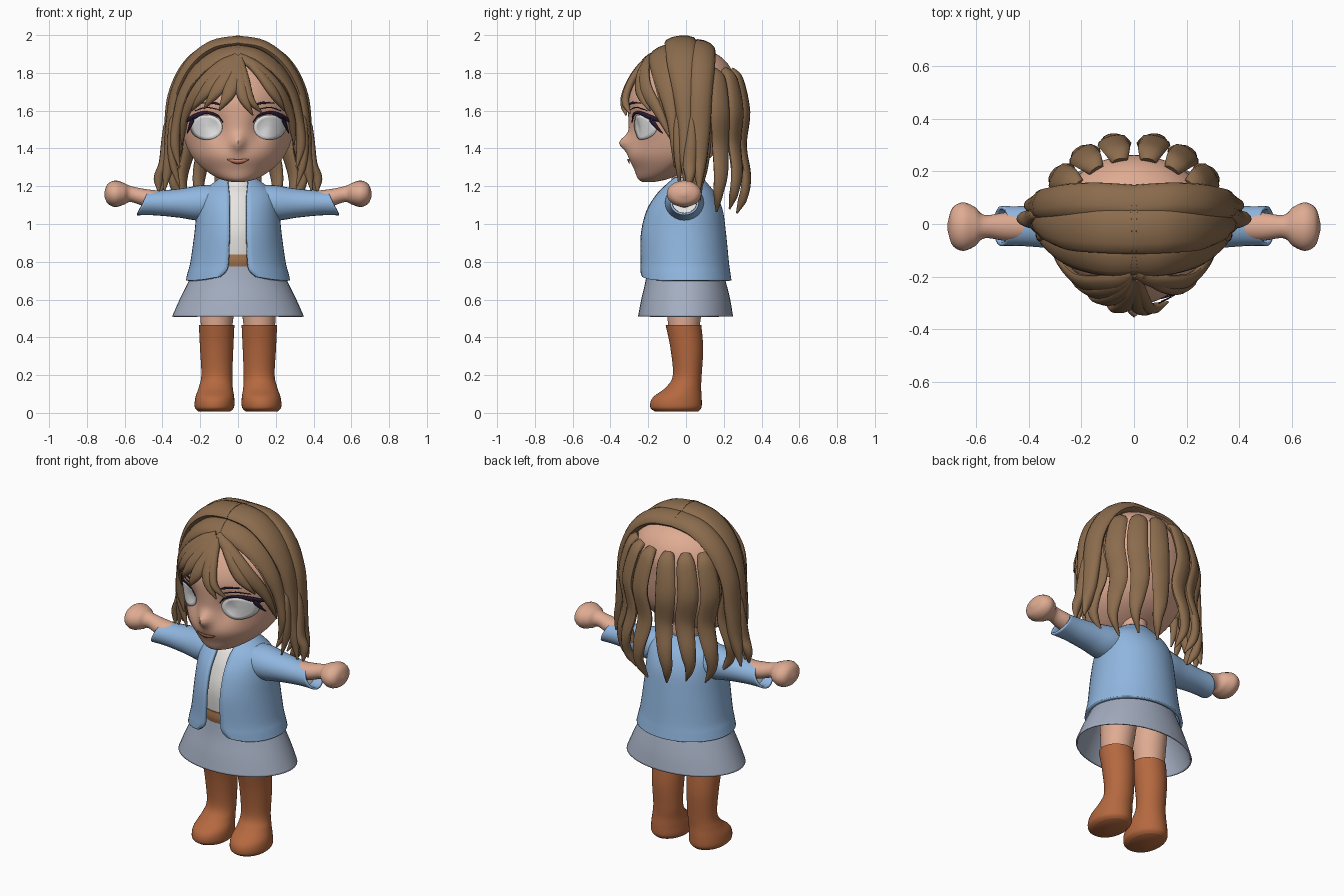
import bpy, bmesh, math
from mathutils import Vector

if "Cube" in bpy.data.objects:
    bpy.data.objects.remove(bpy.data.objects["Cube"])


def material(name, r, g, b):
    m = bpy.data.materials.new(name)
    m.use_nodes = True
    m.diffuse_color = (r, g, b, 1)
    m.node_tree.nodes["Principled BSDF"].inputs["Base Color"].default_value = (r, g, b, 1)
    return m


SKIN = material("skin", .74, .41, .29)
HAIR = material("brown hair", .26, .15, .075)
BLUE = material("blue jacket", .28, .47, .74)
GREY = material("grey skirt", .37, .42, .53)
BOOT = material("brown leather", .46, .14, .05)
BELT = material("tan belt", .35, .165, .07)
SHIRT = material("off-white shirt", .8, .78, .75)
EYE = material("eye white", .88, .88, .88)
DARK = material("dark lashes", .025, .012, .04)
LIPS = material("lips", .62, .25, .15)


def spline(pts, k=6):
    """Catmull-Rom through tuples of any length."""
    out = []
    for i in range(len(pts) - 1):
        quad = pts[max(i - 1, 0)], pts[i], pts[i + 1], pts[min(i + 2, len(pts) - 1)]
        for j in range(k):
            t = j / k
            out.append(tuple(b + .5 * t * (c - a + t * (2 * a - 5 * b + 4 * c - d + t * (3 * (b - c) + d - a)))
                             for a, b, c, d in zip(*quad)))
    return out + [tuple(pts[-1])]


def finish(name, bm, mat, thick=0):
    bmesh.ops.recalc_face_normals(bm, faces=bm.faces)
    me = bpy.data.meshes.new(name)
    bm.to_mesh(me)
    bm.free()
    me.materials.append(mat)
    ob = bpy.data.objects.new(name, me)
    bpy.context.collection.objects.link(ob)
    if thick:
        mod = ob.modifiers.new("thickness", "SOLIDIFY")
        mod.thickness, mod.offset = thick, 0
    bpy.ops.object.select_all(action="DESELECT")
    ob.select_set(True)
    bpy.context.view_layer.objects.active = ob
    bpy.ops.object.shade_smooth_by_angle(angle=math.radians(50))


def skin_rings(rings, closed=True, start=True, end=True):
    bm = bmesh.new()
    vs = [[bm.verts.new(p) for p in ring] for ring in rings]
    n = len(vs[0])
    for lo, hi in zip(vs, vs[1:]):
        for i in range(n if closed else n - 1):
            j = (i + 1) % n
            bm.faces.new((lo[i], lo[j], hi[j], hi[i]))
    if start:
        bm.faces.new(vs[0])
    if end:
        bm.faces.new(vs[-1])
    return bm


def oval(z, rx, cy, front, back, cx=0, n=40, point=1):
    """Level ring whose halves have their own depth; point sharpens the front."""
    out = []
    for i in range(n):
        a = math.tau * i / n
        s = math.sin(a)
        y = back * s if s > 0 else -front * (-s) ** point
        out.append(Vector((cx + rx * math.cos(a), cy + y, z)))
    return out


def relief(x, z):
    """Nose bump and eye hollows."""
    nose = math.exp(-(x / .035) ** 2 - ((z - 1.43) / .04) ** 2)
    hollow = math.exp(-((abs(x) - .11) / .05) ** 2 - ((z - 1.51) / .075) ** 2)
    return .03 * hollow - .054 * nose


# Head with a pointed face
POINT = 1.35
head = spline([(1.222, .03, -.2, .03, .03), (1.24, .1, -.17, .085, .08), (1.29, .18, -.11, .165, .14),
               (1.36, .245, -.06, .245, .2), (1.45, .285, -.03, .27, .24), (1.55, .305, -.02, .285, .26),
               (1.66, .31, -.01, .295, .265), (1.76, .29, 0, .265, .26), (1.85, .235, 0, .2, .22),
               (1.91, .14, 0, .12, .14), (1.935, .01, 0, .01, .01)], 5)
bm = skin_rings([oval(*h, n=96, point=POINT) for h in head])
for v in bm.verts:
    if v.co.y < -.04:
        v.co.y += relief(v.co.x, v.co.z)
finish("head", bm, SKIN)


def face_y(x, z):
    for lo, hi in zip(head, head[1:]):
        if z <= hi[0]:
            t = (z - lo[0]) / (hi[0] - lo[0])
            _, rx, cy, front, _ = (a + t * (b - a) for a, b in zip(lo, hi))
            return cy - front * max(0, 1 - (x / rx) ** 2) ** (POINT / 2)
    return 0


def on_face(x, z, lift):
    return Vector((x * 1.012, face_y(x, z) + relief(x, z) - lift, z))


def face_strip(name, pts, mat, s=1, lift=.013):
    bm = skin_rings([[on_face(s * x, z + w / 2, lift), on_face(s * x, z, lift), on_face(s * x, z - w / 2, lift)]
                     for x, z, w in spline(pts)], False, False, False)
    finish(name, bm, mat, .003)


# Eyes, lashes and brows
for s, side in ((1, "left"), (-1, "right")):
    rings = [[on_face(s * (.165 + .083 * r * math.cos(a)), 1.512 + .066 * r * math.sin(a), .006)
              for a in (math.tau * i / 32 for i in range(32))] for r in (1, .75, .5, .25, .05)]
    finish(side + "_eye", skin_rings(rings, start=False), EYE, .003)
    face_strip(side + "_lash", [(.08, 1.54, .006), (.112, 1.576, .012), (.175, 1.59, .016),
                                (.235, 1.565, .028), (.288, 1.537, .005)], DARK, s)
    face_strip(side + "_lash_corner", [(.232, 1.555, .03), (.25, 1.525, .038), (.266, 1.482, .005)], DARK, s)
    face_strip(side + "_eyelid", [(.1, 1.605, .003), (.165, 1.617, .005), (.225, 1.6, .003)], DARK, s)
    face_strip(side + "_brow", [(.085, 1.628, .004), (.125, 1.641, .012), (.19, 1.64, .003)], DARK, s)
face_strip("mouth", [(-.058, 1.342, .004), (-.025, 1.333, .02), (0, 1.33, .022), (.025, 1.333, .02),
                     (.058, 1.342, .004)], LIPS, lift=.01)


# Clothes and body built from level rings
def stack(name, rows, mat, thick=0):
    finish(name, skin_rings([oval(*r) for r in spline(rows)], start=not thick, end=not thick), mat, thick)


stack("neck", [(1.12, .08, 0, .08, .08), (1.3, .07, 0, .07, .07)], SKIN)
stack("shirt", [(.76, .19, 0, .19, .17), (.95, .195, 0, .205, .17), (1.08, .18, 0, .172, .15),
                (1.16, .14, 0, .13, .115), (1.21, .09, 0, .085, .085), (1.245, .078, 0, .075, .078)], SHIRT)
stack("belt", [(.775, .2, 0, .204, .18), (.805, .203, 0, .208, .18), (.838, .2, 0, .204, .18)], BELT)
stack("skirt", [(.51, .345, 0, .25, .245), (.6, .305, 0, .233, .23), (.7, .255, 0, .21, .205),
                (.8, .2, 0, .196, .175)], GREY, .008)

# Open jacket: rings leave a gap at the front, wider and higher at the hem
rings = []
for z, rx, front, back, gap, rise in spline([
        (.7, .268, .24, .232, .095, .03), (.74, .258, .24, .226, .062, .014), (.8, .243, .238, .218, .05, 0),
        (.95, .222, .235, .203, .045, 0), (1.07, .21, .205, .186, .045, 0), (1.15, .195, .155, .152, .045, 0),
        (1.2, .14, .11, .115, .05, 0), (1.24, .085, .07, .08, .055, 0)]):
    g = math.asin(gap / rx)
    ring = []
    for i in range(49):
        a = g + (math.tau - 2 * g) * i / 48
        c = -math.cos(a)
        ring.append(Vector((rx * math.sin(a), c * (back if c > 0 else front), z + rise * max(0, -c) ** 6)))
    rings.append(ring)
finish("jacket", skin_rings(rings, False, False, False), BLUE, .018)


def limb(name, rows, mat, s, cy, slant=0, thick=0):
    """Tube along x; slant pushes the underside outwards."""
    rows = spline(rows)
    rings = [[Vector((s * (x - slant * math.sin(a) * k / len(rows)), cy + ry * math.cos(a), cz + rz * math.sin(a)))
              for a in (math.tau * i / 24 for i in range(24))] for k, (x, cz, ry, rz) in enumerate(rows)]
    finish(name, skin_rings(rings, start=not thick, end=not thick), mat, thick)


for s, side in ((1, "left"), (-1, "right")):
    limb(side + "_sleeve", [(.1, 1.115, .1, .085), (.2, 1.112, .095, .088), (.3, 1.112, .08, .072),
                            (.42, 1.112, .07, .06), (.505, 1.11, .07, .058)], BLUE, s, -.008, .03, .012)
    limb(side + "_undersleeve", [(.25, 1.112, .06, .055), (.46, 1.11, .062, .052)], SHIRT, s, -.008, .02)
    limb(side + "_arm", [(.3, 1.12, .05, .045), (.47, 1.135, .055, .047), (.565, 1.158, .044, .042),
                         (.605, 1.16, .075, .058), (.65, 1.16, .092, .07), (.69, 1.16, .07, .052),
                         (.708, 1.158, .012, .01)], SKIN, s, -.01)
    stack(side + "_leg", [(.38, .075, -.01, .075, .075, s * .113), (.47, .084, -.01, .085, .084, s * .113),
                          (.57, .092, -.005, .1, .095, s * .108), (.78, .1, 0, .13, .13, s * .1)], SKIN)
    stack(side + "_boot", [(.008, .085, -.05, .115, .115, s * .125), (.03, .104, -.052, .137, .134, s * .125),
                           (.08, .103, -.047, .13, .13, s * .123), (.135, .09, -.015, .092, .095, s * .118),
                           (.2, .082, .008, .078, .075, s * .112), (.34, .088, .006, .088, .085, s * .113),
                           (.466, .094, -.013, .095, .094, s * .113)], BOOT)

# Hair cap trimmed to the crown
bm = skin_rings([[Vector((p.x * 1.05, p.y * 1.05, 1.6 + (p.z - 1.6) * 1.05)) for p in oval(*h, n=72, point=POINT)]
                 for h in head])
for co, no in (((0, .12, 0), (0, 1, 0)), ((0, 0, 1.45), (0, 0, -1)), ((0, -.2, 1.86), (0, -.36, -.1))):
    bmesh.ops.bisect_plane(bm, geom=bm.verts[:] + bm.edges[:] + bm.faces[:], plane_co=co, plane_no=no,
                           clear_outer=True)
finish("hair_cap", bm, HAIR)


def strand(name, pts, thick=.03, s=1):
    """Tapered lock of hair; each point is x, y, z, width."""
    pts = spline([(s * x, y, z, w) for x, y, z, w in pts])
    rings = []
    for i, (x, y, z, w) in enumerate(pts):
        p = Vector((x, y, z))
        t = (Vector(pts[min(i + 1, len(pts) - 1)][:3]) - Vector(pts[max(i - 1, 0)][:3])).normalized()
        n = p - Vector((0, 0, min(z, 1.65)))
        n = (n - t * n.dot(t)).normalized()
        b, h = t.cross(n), min(thick, w * .6)
        rings.append([p + b * (w / 2 * math.cos(a)) + n * (h * math.sin(a))
                      for a in (math.tau * k / 12 for k in range(12))])
    finish(name, skin_rings(rings), HAIR)


# Long locks over the crown and down both sides
for s, side in ((1, "left"), (-1, "right")):
    strand(side + "_crown_lock", [(-.012, .085, 1.943, .13), (.14, .095, 1.925, .13), (.262, .09, 1.835, .13),
                                  (.338, .08, 1.68, .12), (.36, .075, 1.5, .11), (.375, .07, 1.33, .08),
                                  (.41, .07, 1.17, .01)], .032, s)
    strand(side + "_middle_lock", [(-.012, -.03, 1.966, .17), (.13, -.025, 1.942, .17), (.247, -.02, 1.85, .16),
                                   (.325, -.01, 1.7, .12), (.352, 0, 1.52, .09), (.362, 0, 1.36, .07),
                                   (.39, 0, 1.18, .01)], .032, s)
    strand(side + "_front_lock", [(-.012, -.135, 1.913, .13), (.1, -.14, 1.89, .13), (.205, -.12, 1.815, .13),
                                  (.285, -.095, 1.69, .1), (.322, -.07, 1.55, .065), (.333, -.06, 1.42, .045),
                                  (.31, -.06, 1.3, .008)], .026, s)
    strand(side + "_temple_lock", [(.325, -.04, 1.62, .008), (.35, -.045, 1.5, .045), (.35, -.04, 1.35, .045),
                                   (.31, -.035, 1.2, .008)], .02, s)
    strand(side + "_outer_lock", [(.355, .03, 1.62, .008), (.38, .03, 1.45, .06), (.395, .02, 1.32, .07),
                                  (.42, .02, 1.25, .05), (.42, .01, 1.17, .008)], .025, s)
    # Wavy locks around the back
    for i, (deg, drop) in enumerate(((12, .03), (33, 0), (54, .02), (75, -.04))):
        a = math.radians(deg)
        strand(f"{side}_back_lock_{i + 1}",
               [(r * math.sin(a + turn) * 1.08, r * math.cos(a + turn), z - drop * (1.85 - z), w) for r, z, turn, w in (
                   (.24, 1.81, 0, .06), (.285, 1.765, 0, .1), (.322, 1.6, .03, .115), (.302, 1.43, -.02, .105),
                   (.328, 1.28, .03, .085), (.32, 1.18, .06, .055), (.275, 1.08, 0, .008))], .024, s)

# Swept fringe, parted to one side
fringe = [[(-.005, 1.885, .05), (-.09, 1.83, .09), (-.2, 1.72, .09), (-.275, 1.59, .055), (-.298, 1.42, .006)],
          [(-.005, 1.88, .05), (-.075, 1.81, .08), (-.165, 1.71, .075), (-.245, 1.6, .006)],
          [(-.005, 1.875, .05), (-.05, 1.8, .075), (-.11, 1.71, .07), (-.18, 1.61, .006)],
          [(0, 1.87, .05), (-.015, 1.79, .07), (-.05, 1.69, .07), (-.1, 1.6, .006)],
          [(.005, 1.87, .04), (.01, 1.78, .065), (.03, 1.67, .06), (.08, 1.575, .006)],
          [(.01, 1.87, .04), (.035, 1.77, .05), (.065, 1.66, .045), (.13, 1.585, .006)],
          [(.005, 1.885, .05), (.1, 1.83, .07), (.205, 1.72, .08), (.275, 1.59, .055), (.298, 1.42, .006)],
          [(.03, 1.88, .04), (.11, 1.8, .05), (.185, 1.7, .06), (.245, 1.6, .006)]]
for i, row in enumerate(fringe):
    strand(f"fringe_lock_{i + 1}", [(x, face_y(x, z) - .025, z, w) for x, z, w in row], .02)
